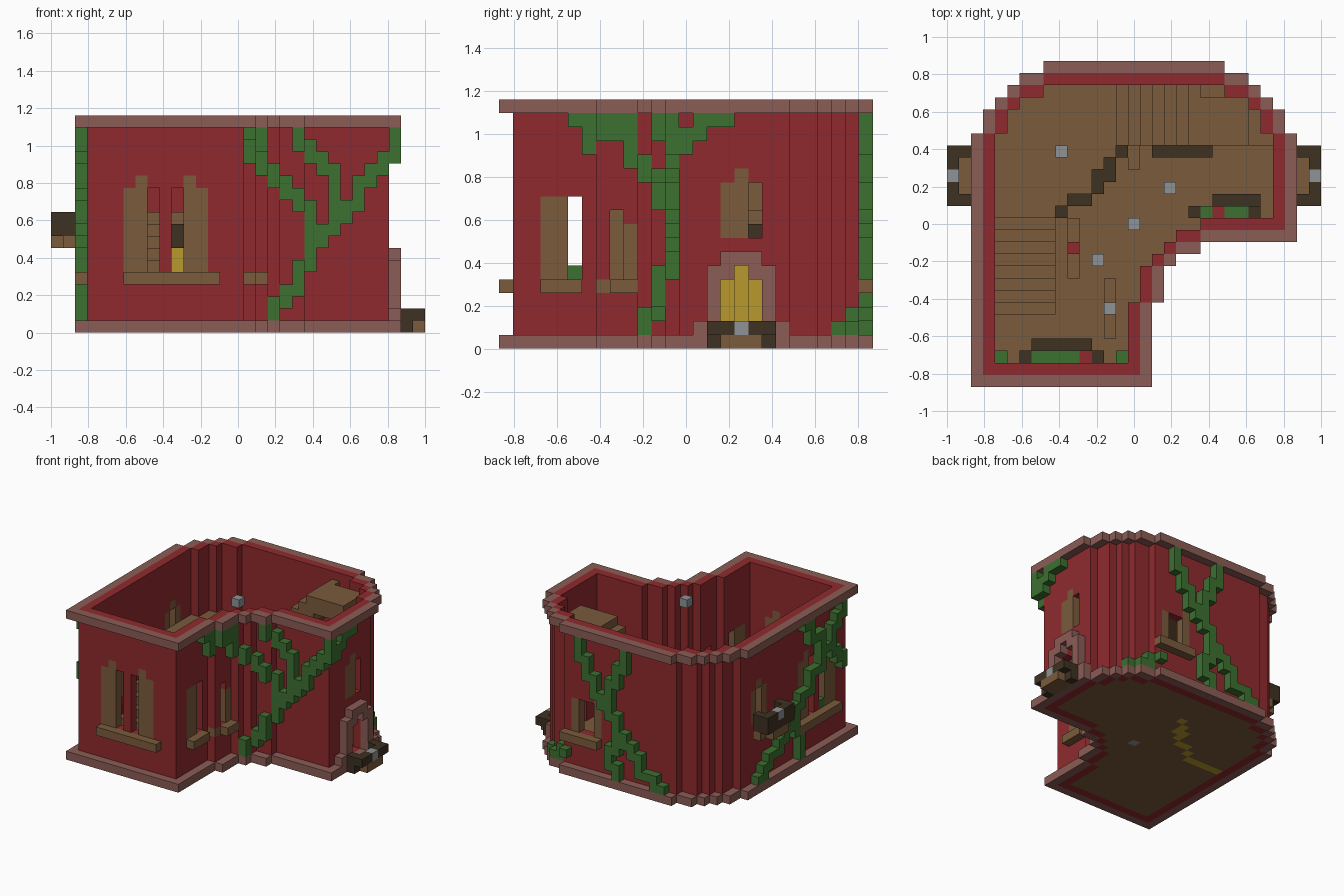
import bpy
import bmesh
from mathutils import Vector

cube = bpy.data.objects.get("Cube")
if cube:
    bpy.data.objects.remove(cube)

V = 2 / 31          # block size
TOP = 17            # highest block layer
cells = {}          # block position -> part name

COLORS = {
    "red_wall": (0.275, 0.023, 0.027),
    "stone_trim": (0.258, 0.107, 0.089),
    "brown_wood": (0.195, 0.105, 0.045),
    "dark_wood": (0.048, 0.031, 0.016),
    "leaf_green": (0.045, 0.162, 0.030),
    "plaster_yellow": (0.479, 0.314, 0.025),
    "lamp_grey": (0.275, 0.292, 0.305),
}
PARTS = {
    "walls": "red_wall", "cushions": "red_wall",
    "trim_bands": "stone_trim", "door_arch": "stone_trim",
    "floor": "brown_wood", "upper_floor": "brown_wood",
    "lower_stairs": "brown_wood", "upper_stairs": "brown_wood",
    "shutters": "brown_wood", "window_sills": "brown_wood",
    "furniture": "brown_wood", "balcony_floor": "brown_wood",
    "balcony_rails": "dark_wood", "beams": "dark_wood", "planters": "dark_wood",
    "vines": "leaf_green", "plants": "leaf_green",
    "inner_walls": "plaster_yellow", "lamps": "lamp_grey",
}


def span(a, b=None):
    return range(a, (a if b is None else b) + 1)


def fill(part, xs, ys, zs):
    """Fill a box of blocks; None carves it away."""
    for i in xs:
        for j in ys:
            for k in zs:
                if part:
                    cells[i, j, k] = part
                else:
                    cells.pop((i, j, k), None)


def erode(plan):
    return {(i, j) for i, j in plan
            if {(i + 1, j), (i - 1, j), (i, j + 1), (i, j - 1)} <= plan}


# Floor plan: rows of (first row, last row, left, right)
ROWS = [(0, 6, 2, 16), (7, 9, 2, 17), (10, 10, 2, 18), (11, 11, 2, 20),
        (12, 20, 2, 28), (21, 22, 3, 27), (23, 23, 4, 26), (24, 24, 5, 25),
        (25, 25, 6, 24), (26, 26, 8, 22)]
plan = {(i, j) for a, b, l, r in ROWS for j in span(a, b) for i in span(l, r)}
wall_plan = erode(plan)
room = erode(wall_plan)

for i, j in plan - wall_plan:
    fill("trim_bands", [i], [j], (0, TOP))
for i, j in wall_plan - room:
    fill("walls", [i], [j], span(0, TOP))
for i, j in room:
    fill("floor", [i], [j], [0])

# Upper floor edge: dark beam with a plastered wall behind it
EDGE = [(9, 14), (10, 15), (11, 15), (12, 16), (12, 17), (13, 17), (13, 18), (14, 19)]
for i, j in room:
    if j >= 20 or (j >= 14 and i < min(a for a, b in EDGE if b == j)):
        cells[i, j, 9] = "upper_floor"
fill("inner_walls", span(4, 8), [14], span(0, 8))
for i, j in EDGE:
    fill("inner_walls", [i], [j + 1], span(0, 6))
    cells[i, j + 1, 9] = "upper_floor"
for i, j in EDGE:
    fill(None, [i], [j], [9])
    fill("beams", [i], [j], (7, 8))
fill("inner_walls", span(17, 21), [20], span(1, 8))
fill("beams", span(17, 21), [19], (7, 8))

# Two flights of stairs
for n in range(8):
    fill("lower_stairs", span(4, 8), [6 + n], span(1, n + 1))
for n in range(7):
    fill("upper_stairs", span(14 + n), span(20, 24), span(max(10, 8 + n), 10 + n))
fill("upper_stairs", span(21, 24), span(20, 23), span(15, 16))


def window(place, base, top, shut, gaps, bumps, sill=None):
    """Flush shutters, gaps and an outer sill; place maps (along, depth) to plan."""
    for part, spots, zs in (("shutters", shut, span(base, top)),
                            (None, gaps, span(base, top)),
                            ("shutters", bumps, [top + 1])):
        for s in spots:
            i, j = place(s, 0)
            fill(part, [i], [j], zs)
    for s in sill or ():
        i, j = place(s, 1)
        fill("window_sills", [i], [j], [base - 1])


front = lambda s, d: (s, 1 - d)
back = lambda s, d: (s, 25 + d)
left_outer = lambda s, d: (27 + d, s)
notch = lambda s, d: (15 + d, s)
notch_step = lambda s, d: (16 + d, s)
right_outer = lambda s, d: (3 - d, s)

window(front, 5, 11, (6, 7, 11, 12), (8, 10), (7, 11), span(6, 13))
window(right_outer, 5, 11, (3, 4, 8, 9), (5, 7), (4, 8), span(3, 10))
window(notch, 5, 10, (3, 4), (5,), (), span(3, 5))
window(notch, 5, 8, (), (7,), (), (7,))
window(notch_step, 5, 9, (), (8,), (), (8, 9))
window(notch_step, 5, 8, (9,), (), ())
window(back, 5, 8, (18, 21), (19, 20), (18,), span(18, 22))
window(left_outer, 8, 11, (16, 17), (18,), (17,))
window(right_outer, 8, 11, (16, 18), (17,), (17,))

# Arched doorway
fill("door_arch", [28], (15, 19), span(1, 5))
fill("door_arch", [28], span(16, 18), (5, 6))
fill("door_arch", [28], (14, 20), [1])
fill(None, (27, 28), span(16, 18), span(1, 4))
fill(None, (27, 28), [17], [5])

# Balcony on one side, door stoop on the other
for near, far, k in ((29, 30, 0), (1, 0, 7)):
    fill("balcony_floor", (near, far), span(16, 18), [k])
    rail = [k + 1] if k == 0 else (k + 1, k + 2)
    fill("balcony_rails", [far], span(15, 19), rail)
    fill("balcony_rails", [near], (15, 19), rail)
    fill("lamps", [far], [17], [rail[-1]])
fill("balcony_rails", [29], (15, 19), [0])
fill("balcony_floor", [1], (15, 19), [7])


# Climbing vines, laid on whichever wall they meet
def vine(side, points):
    for (a, k0), (b, k1) in zip(points, points[1:]):
        steps = 2 * max(abs(b - a), abs(k1 - k0), 1)
        prev = None
        for n in range(steps + 1):
            s = round(a + (b - a) * n / steps)
            k = round(k0 + (k1 - k0) * n / steps)
            for t in {s, s if prev is None else prev}:
                along = 1 if side in ("left", "right") else 0
                depths = [c[1 - along] for c in wall_plan if c[along] == t]
                if not depths:
                    continue
                d = max(depths) + 1 if side in ("back", "left") else min(depths) - 1
                pos = (d, t, k) if along else (t, d, k)
                cells.setdefault(pos, "vines")
            prev = s


vine("front", [(16, 16), (17, 14), (18, 12), (20, 11), (21, 9), (21, 6), (20, 4), (18, 1)])
vine("front", [(20, 16), (22, 14), (23, 13), (23, 11), (24, 9)])
vine("front", [(27, 14), (24, 10), (22, 7)])
vine("left", [(16, 16), (13, 15), (13, 14)])
fill("vines", [28], [12], span(14, 16))
fill("vines", [17], (7, 8, 9), (15, 16))
fill("vines", [16], [5], [16])
vine("back", [(20, 16), (19, 13), (17, 10), (14, 6), (12, 4), (11, 2), (9, 1)])
vine("back", [(14, 16), (15, 13), (17, 10)])
vine("back", [(14, 6), (16, 3), (15, 1)])
vine("back", [(25, 1), (23, 1), (22, 2)])
vine("right", [(2, 16), (4, 13), (8, 9), (12, 6), (15, 3), (18, 1)])
vine("right", [(9, 16), (6, 13), (3, 11), (2, 9)])
vine("right", [(12, 6), (10, 3), (10, 1)])

# Furniture, plants and lamps indoors
fill("furniture", [13], span(4, 8), (1, 2))
fill("furniture", [10], span(9, 13), [1])
fill("furniture", [15], (18, 19), [1])
fill("cushions", [10], [11], [2])
for shelf, row, kinds in ((4, 2, "g.dggggrd.g"), (20, 14, "dgrggd")):
    for n, kind in enumerate(kinds):
        part = {"g": "plants", "d": "planters", "r": "cushions"}.get(kind)
        if part:
            fill(part, [shelf + n], [row], (1, 2))
fill("planters", span(7, 11), [3], [1])
fill("planters", span(22, 25), [15], [1])
fill("plants", [3], [5], [5])
for pos in ((15, 13, TOP), (15, 13, 0), (9, 19, 10), (18, 16, 1), (12, 10, 1), (13, 6, 3)):
    cells[pos] = "lamps"

# Materials
materials = {}
for name, rgb in COLORS.items():
    m = bpy.data.materials.new(name)
    m.use_nodes = True
    m.diffuse_color = (*rgb, 1)
    m.node_tree.nodes["Principled BSDF"].inputs["Base Color"].default_value = (*rgb, 1)
    materials[name] = m

# One object per part, keeping only exposed block faces
for part, color in PARTS.items():
    bm = bmesh.new()
    for pos in [c for c, p in cells.items() if p == part]:
        middle = Vector((pos[0] - 15, pos[1] - 13, pos[2] + 0.5))
        for axis in range(3):
            for sign in (-1, 1):
                step = Vector([sign if a == axis else 0 for a in range(3)])
                if tuple(int(p + s) for p, s in zip(pos, step)) in cells:
                    continue
                u = Vector([1 if a == (axis + 1) % 3 else 0 for a in range(3)])
                w = step.cross(u)
                bm.faces.new([bm.verts.new((middle + (step + u * p + w * q) / 2) * V)
                              for p, q in ((-1, -1), (1, -1), (1, 1), (-1, 1))])
    bmesh.ops.remove_doubles(bm, verts=bm.verts, dist=0.001)
    mesh = bpy.data.meshes.new(part)
    bm.to_mesh(mesh)
    bm.free()
    mesh.materials.append(materials[color])
    bpy.context.collection.objects.link(bpy.data.objects.new(part, mesh))
